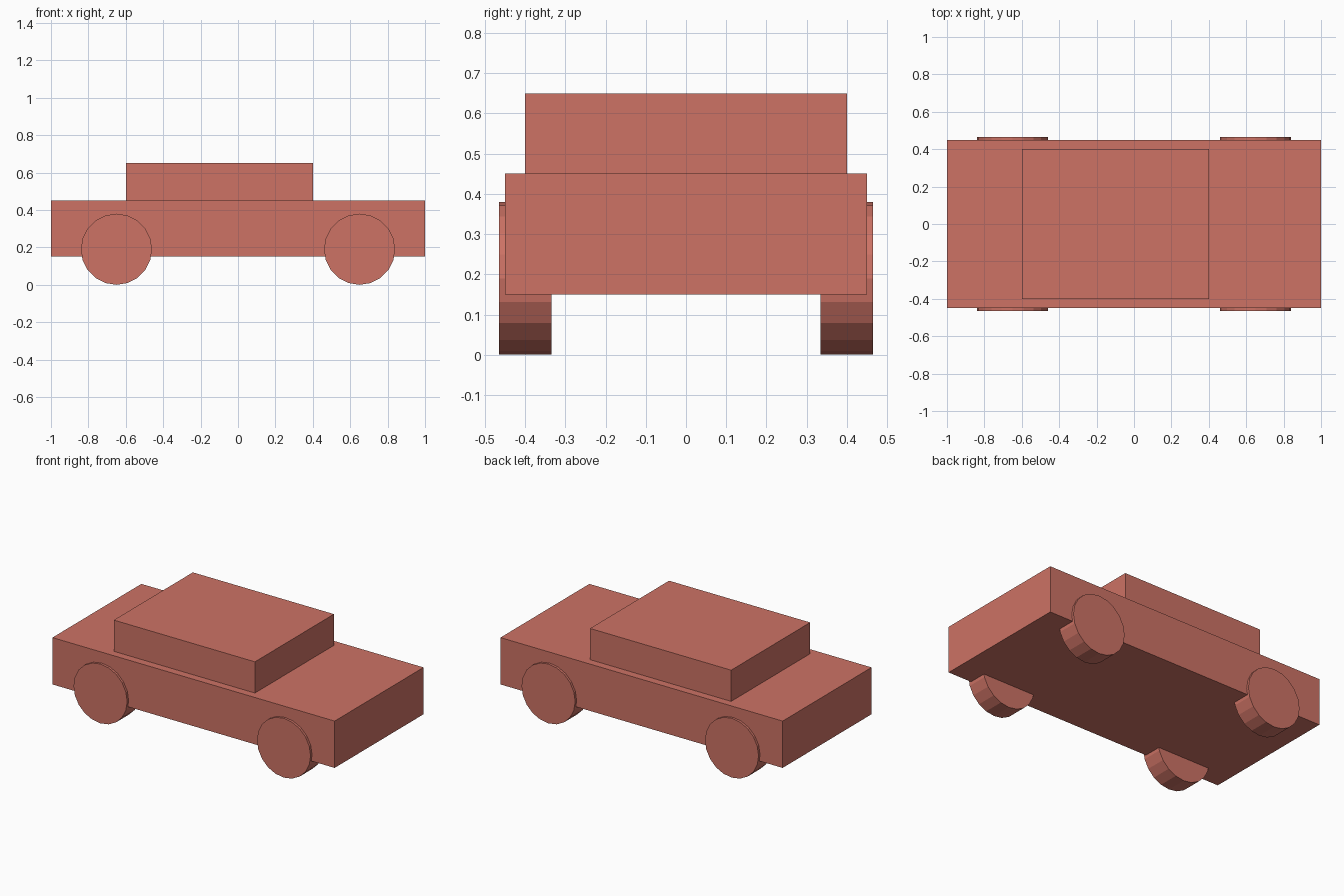
import bpy
import math

if "Cube" in bpy.data.objects:
    bpy.data.objects.remove(bpy.data.objects["Cube"])

paint = bpy.data.materials.new("red_paint")
paint.diffuse_color = (0.61, 0.17, 0.13, 1.0)
paint.use_nodes = True
paint.node_tree.nodes["Principled BSDF"].inputs["Base Color"].default_value = paint.diffuse_color


def box(name, lo, hi):
    """Axis-aligned box between two corners."""
    centre = [(a + b) / 2 for a, b in zip(lo, hi)]
    bpy.ops.mesh.primitive_cube_add(size=1, location=centre)
    obj = bpy.context.object
    obj.name = name
    obj.scale = [b - a for a, b in zip(lo, hi)]
    bpy.ops.object.transform_apply(location=False, rotation=False, scale=True)
    obj.data.materials.append(paint)


def wheel(name, x, y):
    """Flat-shaded 20-sided wheel with its axle along y."""
    bpy.ops.mesh.primitive_cylinder_add(
        vertices=20, radius=0.19, depth=0.13,
        location=(x, y, 0.19), rotation=(math.pi / 2, 0, 0))
    obj = bpy.context.object
    obj.name = name
    obj.data.materials.append(paint)


# Lower body and cabin
box("car_body", (-1.0, -0.45, 0.15), (1.0, 0.45, 0.45))
box("cabin", (-0.6, -0.4, 0.45), (0.4, 0.4, 0.65))

# Four wheels
for end, x in (("rear", -0.65), ("front", 0.65)):
    for side, y in (("right", -0.4), ("left", 0.4)):
        wheel(f"{end}_{side}_wheel", x, y)
